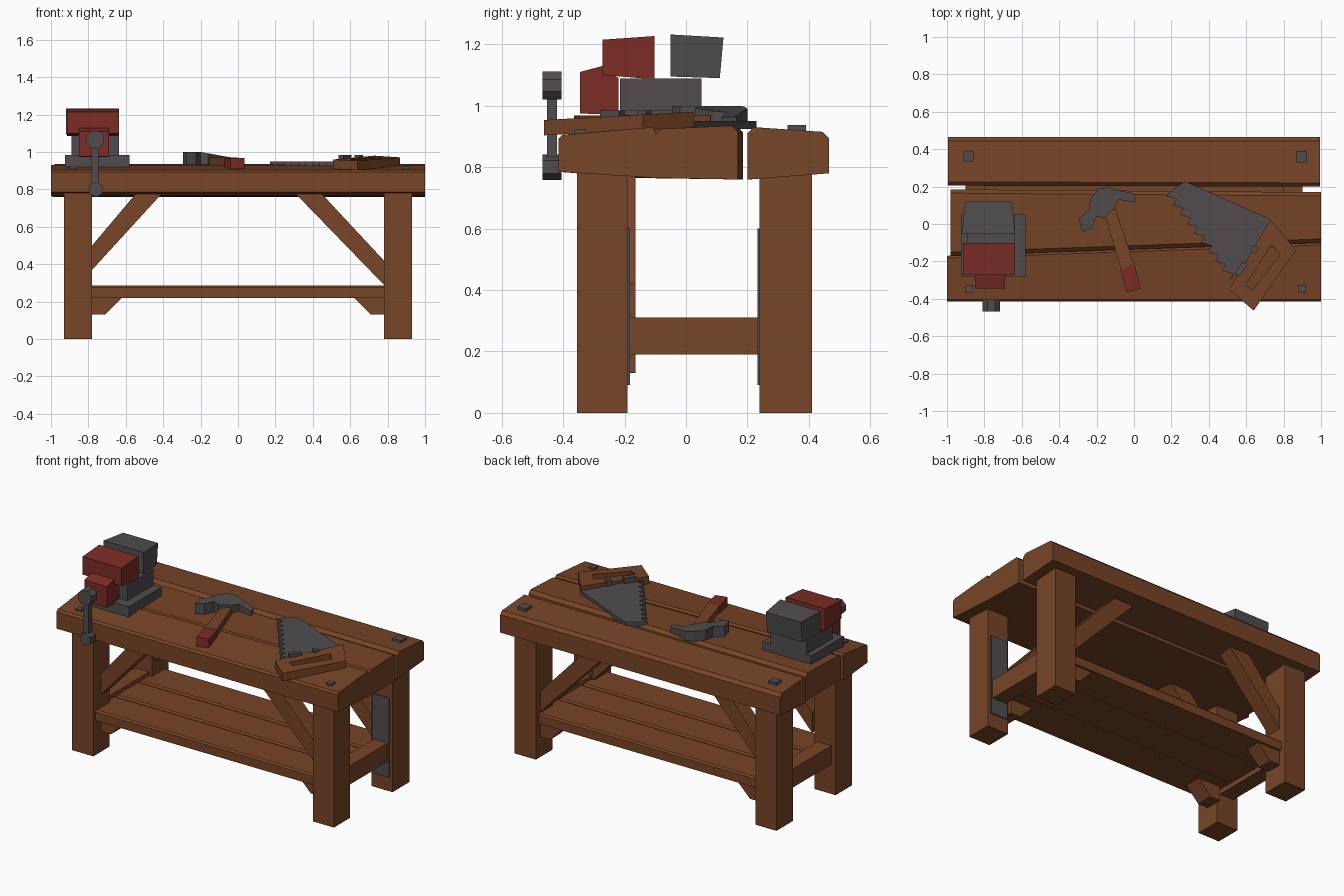
import bpy, bmesh, math
from mathutils import Vector

cube = bpy.data.objects.get("Cube")
if cube:
    bpy.data.objects.remove(cube, do_unlink=True)


def material(name, rgb):
    m = bpy.data.materials.new(name)
    m.use_nodes = True
    m.diffuse_color = (*rgb, 1)
    m.node_tree.nodes["Principled BSDF"].inputs["Base Color"].default_value = (*rgb, 1)
    return m


WOOD = material("brown_wood", (0.185, 0.058, 0.020))
METAL = material("grey_metal", (0.082, 0.073, 0.076))
RED = material("red_paint", (0.20, 0.026, 0.018))


def finish(name, bm, mat):
    bmesh.ops.recalc_face_normals(bm, faces=bm.faces)
    mesh = bpy.data.meshes.new(name)
    bm.to_mesh(mesh)
    bm.free()
    mesh.materials.append(mat)
    ob = bpy.data.objects.new(name, mesh)
    bpy.context.collection.objects.link(ob)
    return ob


def loft(name, ring_a, ring_b, mat):
    """Closed solid between two matching outlines."""
    bm = bmesh.new()
    a = [bm.verts.new(p) for p in ring_a]
    b = [bm.verts.new(p) for p in ring_b]
    bm.faces.new(a)
    bm.faces.new(b)
    for i in range(len(a)):
        j = (i + 1) % len(a)
        bm.faces.new((a[i], a[j], b[j], b[i]))
    return finish(name, bm, mat)


def box(name, x, y, z, mat):
    corners = [(x[0], y[0]), (x[1], y[0]), (x[1], y[1]), (x[0], y[1])]
    return loft(name, [(*c, z[0]) for c in corners], [(*c, z[1]) for c in corners], mat)


def flat(name, outline, z0, z1, mat):
    """Outline in plan, raised from z0 to z1."""
    return loft(name, [(*p, z0) for p in outline], [(*p, z1) for p in outline], mat)


def upright(name, outline, y0, y1, mat):
    """Outline in x and z, pushed from y0 to y1."""
    return loft(name, [(x, y0, z) for x, z in outline], [(x, y1, z) for x, z in outline], mat)


def sideways(name, outline, x0, x1, mat):
    """Outline in y and z, pushed from x0 to x1."""
    return loft(name, [(x0, *p) for p in outline], [(x1, *p) for p in outline], mat)


def plank(name, x, left, right, front_z, back_z, c):
    """Board along x with chamfered top edges; left and right are its y ranges."""
    def ring(px, y):
        (b0, t0), (b1, t1) = front_z, back_z
        return [(px, y[0], b0), (px, y[1], b1), (px, y[1], t1 - c),
                (px, y[1] - c, t1), (px, y[0] + c, t0), (px, y[0], t0 - c)]
    return loft(name, ring(x[0], left), ring(x[1], right), WOOD)


# Table top
plank("top_front_plank", (-1, 1), (-0.415, -0.17), (-0.415, -0.1),
      (0.785, 0.905), (0.765, 0.93), 0.012)
plank("top_middle_plank", (-0.98, 1), (-0.17, 0.185), (-0.1, 0.17),
      (0.765, 0.925), (0.76, 0.935), 0.02)
plank("top_back_plank", (-0.995, 0.995), (0.205, 0.465), (0.2, 0.465),
      (0.76, 0.93), (0.78, 0.915), 0.02)

# Legs, braces, brackets and end rails
ROWS = {"front": ((-0.355, -0.19), (-0.275, -0.165)),
        "back": ((0.24, 0.41), (0.265, 0.365))}
for side, s in (("left", 1), ("right", -1)):
    for row, (leg_y, brace_y) in ROWS.items():
        inner = 0.78
        box(f"{row}_{side}_leg", (s * inner, s * 0.93), leg_y, (0, 0.785), WOOD)
        drop = 0.29 if s > 0 else 0.37
        reach = 0.30 if s > 0 else 0.40
        upright(f"{row}_{side}_brace",
                [(s * inner, drop), (s * inner, drop + 0.13),
                 (s * (reach + 0.14), 0.785), (s * reach, 0.785)], *brace_y, WOOD)
        upright(f"{row}_{side}_bracket",
                [(s * inner, 0.13), (s * 0.71, 0.13), (s * 0.61, 0.23), (s * inner, 0.23)],
                *brace_y, WOOD)
    box(f"{side}_end_rail", (s * 0.80, s * 0.90), (-0.2, 0.25), (0.19, 0.31), WOOD)

# Metal plates on the inner faces of the left legs
for row, y in (("front", (-0.19, -0.183)), ("back", (0.233, 0.24))):
    box(f"{row}_leg_plate", (0.79, 0.91), y, (0.09, 0.6), METAL)

# Lower shelf
for i, (y0, y1) in enumerate(((-0.33, -0.1), (-0.09, 0.14), (0.15, 0.38))):
    plank(f"shelf_plank_{i + 1}", (-0.8, 0.8), (y0, y1), (y0, y1),
          (0.22, 0.285), (0.22, 0.285), 0.01)

# Bolts in the table top
for i, (x, y, r, z) in enumerate(((-0.885, 0.36, 0.027, 0.937), (0.895, 0.36, 0.03, 0.937),
                                  (-0.88, -0.345, 0.02, 0.922), (0.9, -0.345, 0.02, 0.922))):
    box(f"top_bolt_{i + 1}", (x - r, x + r), (y - r, y + r), (0.89, z), METAL)

# Vise
box("vise_base", (-0.925, -0.58), (-0.28, 0.05), (0.905, 0.985), METAL)
box("vise_body", (-0.89, -0.635), (-0.215, 0.05), (0.985, 1.088), METAL)
jaw = sideways("vise_rear_jaw", [(-0.05, 1.095), (0.11, 1.09), (0.122, 1.222), (-0.05, 1.232)],
               -0.92, -0.635, METAL)
for v in jaw.data.vertices:
    if v.co.y > 0:
        v.co.x = -0.778 + (v.co.x + 0.778) * 0.87
sideways("vise_front_jaw", [(-0.272, 1.1), (-0.102, 1.086), (-0.102, 1.227), (-0.272, 1.215)],
         -0.915, -0.637, RED)
sideways("vise_slide", [(-0.345, 0.975), (-0.22, 0.97), (-0.22, 1.09), (-0.27, 1.13),
                        (-0.345, 1.11)], -0.85, -0.69, RED)


def knob(name, x, z, r, sides):
    turns = [math.tau * (i + 0.5) / sides for i in range(sides)]
    upright(name, [(x + r * math.cos(t), z + r * math.sin(t)) for t in turns],
            -0.468, -0.405, METAL)


knob("vise_handle_top_knob", -0.763, 1.066, 0.05, 8)
knob("vise_handle_bottom_knob", -0.76, 0.8, 0.042, 6)
box("vise_handle_rod", (-0.782, -0.745), (-0.453, -0.42), (0.82, 1.04), METAL)

# Hammer
flat("hammer_handle", [(-0.16, 0.06), (-0.1, 0.08), (0.0, -0.215), (-0.07, -0.24)],
     0.925, 0.97, WOOD)
flat("hammer_grip", [(-0.075, -0.235), (0.002, -0.21), (0.035, -0.345), (-0.04, -0.365)],
     0.905, 0.968, RED)
head = flat("hammer_head",
            [(-0.295, 0.03), (-0.275, -0.045), (-0.225, -0.02), (-0.2, 0.04), (-0.16, 0.03),
             (-0.1, 0.09), (-0.085, 0.13), (0.015, 0.115), (-0.005, 0.165), (-0.075, 0.178),
             (-0.145, 0.2), (-0.19, 0.187), (-0.235, 0.135), (-0.24, 0.075)],
            0.932, 1.0, METAL)
for v in head.data.vertices:  # claw thins toward its tip
    if v.co.z > 0.95:
        v.co.z -= max(0, v.co.x + 0.2) * 0.18

# Saw blade with a stepped row of teeth
start, end, count = Vector((0.17, 0.15)), Vector((0.51, -0.3)), 9
step = (end - start) / count
notch = Vector((step.y, -step.x)).normalized() * -0.035
blade = [(0.27, 0.23)]
for i in range(count):
    p = start + step * i
    blade += [tuple(p), tuple(p + step * 0.75 + notch)]
blade += [tuple(end), (0.62, -0.2), (0.73, 0.025)]
flat("saw_blade", blade, 0.925, 0.95, METAL)

# Saw handle: four-sided frame with an open grip
outer = [(0.73, 0.025), (0.865, -0.14), (0.64, -0.463), (0.508, -0.35)]
hole = [(0.735, -0.11), (0.78, -0.165), (0.635, -0.35), (0.595, -0.33)]


def tilt(y):
    return 0.055 * (y + 0.2)


bm = bmesh.new()
levels = [[[bm.verts.new((x, y, z + tilt(y))) for x, y in ring] for ring in (outer, hole)]
          for z in (0.918, 0.968)]
for i in range(4):
    j = (i + 1) % 4
    for o, h in levels:
        bm.faces.new((o[i], o[j], h[j], h[i]))
    for k in range(2):
        lo, hi = levels[0][k], levels[1][k]
        bm.faces.new((lo[i], lo[j], hi[j], hi[i]))
finish("saw_handle", bm, WOOD)

# Saw rivets
along = Vector((0.56, 0.83))
across = Vector((0.83, -0.56))
for i, (x, y, l) in enumerate(((0.645, -0.135, 0.016), (0.572, -0.24, 0.038))):
    c = Vector((x, y))
    flat(f"saw_rivet_{i + 1}",
         [tuple(c + along * l * a + across * 0.016 * b)
          for a, b in ((-1, -1), (1, -1), (1, 1), (-1, 1))], 0.93, 0.985, METAL)
